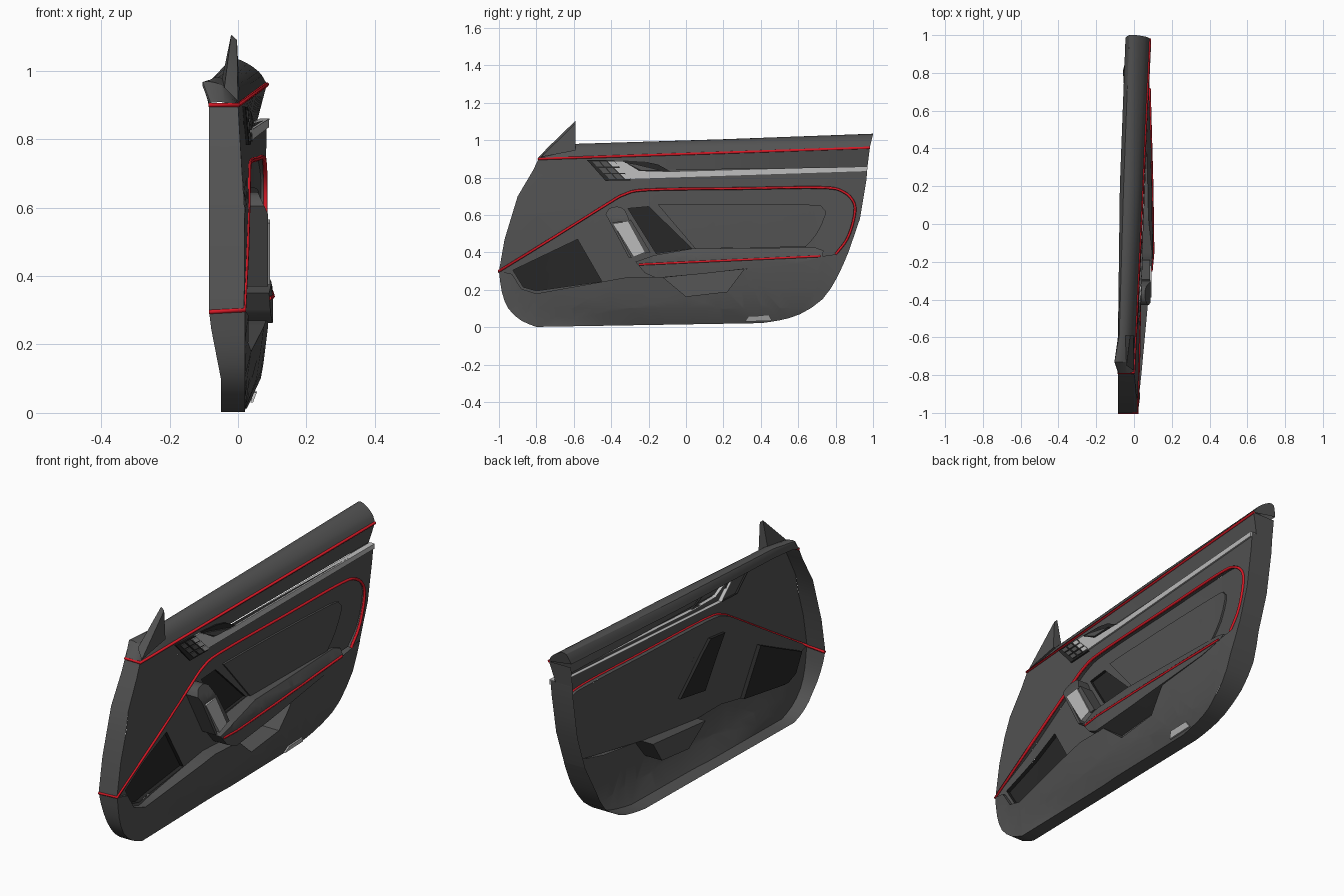
import bpy, bmesh
from mathutils import Vector
from mathutils.geometry import interpolate_bezier

if "Cube" in bpy.data.objects:
    bpy.data.objects.remove(bpy.data.objects["Cube"])


def material(name, r, g, b):
    m = bpy.data.materials.new(name)
    m.diffuse_color = (r, g, b, 1)
    m.use_nodes = True
    m.node_tree.nodes["Principled BSDF"].inputs["Base Color"].default_value = m.diffuse_color
    return m


GREY = material("dark_grey", .085, .085, .085)
BLACK = material("mesh_black", .02, .02, .02)
SILVER = material("silver", .5, .5, .5)
RED = material("red_accent", .7, .01, .02)


# ---- helpers -------------------------------------------------------------
def ramp(t, pts):
    """Piecewise linear lookup."""
    if t <= pts[0][0]:
        return pts[0][1]
    for (a, va), (b, vb) in zip(pts, pts[1:]):
        if t <= b:
            return va + (vb - va) * (t - a) / (b - a)
    return pts[-1][1]


def smooth(pts, n=5):
    """Catmull-Rom curve through 2D points."""
    p = [Vector((a, b, 0)) for a, b in pts]
    out = []
    for i in range(len(p) - 1):
        a, b = p[i], p[i + 1]
        ta = (b - p[i - 1]) / 6 if i else (b - a) / 3
        tb = (p[i + 2] - a) / 6 if i + 2 < len(p) else (b - a) / 3
        out += [(v.x, v.y) for v in interpolate_bezier(a, a + ta, b - tb, b, n)[:-1]]
    return out + [pts[-1]]


def finish(name, bm, mat):
    me = bpy.data.meshes.new(name)
    bm.to_mesh(me)
    bm.free()
    ob = bpy.data.objects.new(name, me)
    bpy.context.collection.objects.link(ob)
    me.materials.append(mat)
    return ob


def sheet(name, outline, depth, mat=GREY, holes=(), back=None, step=.1):
    """Side-view outline draped on depth(y, z); back adds side walls to that depth."""
    bm = bmesh.new()
    for loop in [outline, *holes]:
        vs = [bm.verts.new((0, y, z)) for y, z in loop]
        for a, b in zip(vs, vs[1:] + vs[:1]):
            bm.edges.new((a, b))
    bmesh.ops.triangle_fill(bm, edges=bm.edges[:], use_beauty=True, normal=(1, 0, 0))
    for axis, no in ((0, (0, 1, 0)), (1, (0, 0, 1))):
        lo, hi = min(p[axis] for p in outline), max(p[axis] for p in outline)
        for k in range(1, int((hi - lo) / step) + 1):
            bmesh.ops.bisect_plane(bm, geom=bm.verts[:] + bm.edges[:] + bm.faces[:],
                                   plane_co=Vector(no) * (lo + k * step), plane_no=no)
    front = set(bm.verts)
    if back:
        bmesh.ops.extrude_edge_only(bm, edges=[e for e in bm.edges if e.is_boundary])
    for v in bm.verts:
        v.co.x = (depth if v in front else back)(v.co.y, v.co.z)
    bmesh.ops.recalc_face_normals(bm, faces=bm.faces[:])
    if sum(f.normal.x * f.calc_area() for f in bm.faces) < 0:
        bmesh.ops.reverse_faces(bm, faces=bm.faces[:])
    return finish(name, bm, mat)


def wall(name, path, f0, f1, mat=GREY):
    """Strip along a side-view path, from depth f0 to depth f1."""
    bm = bmesh.new()
    pts = [path[0]]
    for (a, b), (c, d) in zip(path, path[1:]):
        n = max(1, int(((c - a) ** 2 + (d - b) ** 2) ** .5 / .1))
        pts += [(a + (c - a) * i / n, b + (d - b) * i / n) for i in range(1, n + 1)]
    rows = [(bm.verts.new((f0(y, z), y, z)), bm.verts.new((f1(y, z), y, z))) for y, z in pts]
    for (a, b), (c, d) in zip(rows, rows[1:]):
        bm.faces.new((a, c, d, b))
    return finish(name, bm, mat)


def piping(name, pts, r=.007):
    cu = bpy.data.curves.new(name, 'CURVE')
    cu.dimensions = '3D'
    cu.bevel_depth, cu.bevel_resolution, cu.use_fill_caps = r, 1, True
    s = cu.splines.new('POLY')
    s.points.add(len(pts) - 1)
    for p, co in zip(s.points, pts):
        p.co = (*co, 1)
    cu.materials.append(RED)
    bpy.context.collection.objects.link(bpy.data.objects.new(name, cu))


def off(f, d):
    return lambda y, z: f(y, z) + d


# ---- depth of each surface ----------------------------------------------
def belt(y, z=0):
    return (y + .79) / 1.79 * .085


def upper(y, z):
    t = ramp(z, [(.6, 0), (.9, 1)])
    return ramp(y, [(-1, .018), (-.4, .034), (1, .083)]) * (1 - t) + belt(y) * t


def under_belt(y, z):
    zt, zb = .845 + .012 * y, .927 + .0335 * y
    t = min(1, max(0, (z - zt) / (zb - zt)))
    return (upper(y, zt) - ramp(y, [(-.5, 0), (1, .027)])) * (1 - t) + belt(y) * t


def lower(y, z):
    top = ramp(y, [(-1, .02), (-.8, .05), (-.4, .078), (-.1, .09), (.4, .085), (.87, .08)])
    return max(.02, top + ramp(z, [(0, -.075), (.03, -.05), (.11, -.02), (.27, 0)]))


def recess(y, z):
    return upper(y, z) - ramp(y, [(-1, 0), (-.75, .025), (.7, .025), (.9, .012)])


def rim_back(y, z):
    return ramp(z, [(.1, -.05), (.28, -.085)]) + ramp(y, [(-.5, 0), (.9, .045)]) * ramp(z, [(.1, 0), (.4, 1)])


def arm(y, z):
    return ramp(y, [(-.3, .088), (-.15, .102), (.2, .097), (.74, .082)]) - ramp(z, [(.375, 0), (.43, .028)])


# ---- shared outlines (y, z) ---------------------------------------------
accent = [(-1, .3), (-.7, .485)] + smooth([(-.42, .66), (-.33, .71), (-.2, .735), (.3, .742), (.72, .747),
         (.84, .725), (.9, .66), (.895, .57), (.86, .47), (.8, .39)])
lip = [(-1, .3), (-.93, .285), (-.88, .205), (-.8, .18), (-.3, .27), (-.12, .265)]
notch = [(-.12, .265), (0, .165), (.22, .19), (.31, .31)]
lip_rear = [(.31, .31), (.73, .38), (.8, .39)]
front_edge = [(-.82, .835), (-.9, .7), (-.97, .47), (-1, .3)]
bottom = smooth([(-1, .3), (-.985, .19), (-.95, .1), (-.88, .035), (-.8, .002)], 3) + \
         smooth([(.4, .022), (.5, .037), (.61, .07), (.73, .15), (.81, .27), (.87, .405)], 3)
rear_edge = [(.87, .405), (.93, .58), (.965, .79), (.97, .857)]
belt_rear, belt_front = (.983, .96), (-.788, .9)
speaker = [(-.925, .305), (-.87, .215), (-.8, .195), (-.45, .245), (-.58, .47)]
window = [(-.31, .635), (-.2, .645), (.03, .422), (-.16, .395)]

# ---- main panels ---------------------------------------------------------
sheet("belt_panel", [belt_front, belt_rear, (.97, .857), (-.82, .835)], under_belt)
sheet("upper_panel", front_edge + accent[1:] + rear_edge, upper)
sheet("lower_panel", lip + notch[1:] + lip_rear[1:] + bottom[::-1][:-1], lower)
sheet("recess_panel", accent + lip_rear[::-1][1:] + [(-.12, .265)] + lip[1:-1][::-1], recess, holes=[speaker, window])
wall("recess_step", accent, upper, recess)
wall("pocket_lip", lip, lower, recess)
wall("front_rim", [belt_front] + front_edge, upper, rim_back)
wall("lower_rim", bottom, lower, rim_back)
wall("rear_rim", rear_edge, upper, rim_back)
wall("belt_rear_rim", [(.97, .857), belt_rear], under_belt, rim_back)

# Map pocket mesh, dark insert and storage cubby
sheet("pocket_mesh", speaker, off(recess, -.02), BLACK, back=recess)
sheet("dark_insert", window, off(recess, -.015), BLACK, back=recess)
sheet("cubby", notch, lambda y, z: -.03 + (.3 - z) * .1, back=lower)
sheet("door_pad", smooth([(-.15, .655), (.2, .66), (.66, .655), (.73, .64), (.745, .6), (.7, .5), (.64, .43)], 3)
      + [(.05, .42)], off(recess, .01), back=recess)

# ---- armrest and pull handle ---------------------------------------------
sheet("armrest", [(-.27, .35), (-.17, .385), (.03, .42), (.69, .427), (.735, .41), (.73, .375), (.6, .345),
      (.1, .287), (-.16, .263), (-.22, .29)], arm, back=recess, step=.04)
sheet("handle_grip", [(-.39, .555), (-.31, .565), (-.22, .4), (-.28, .375)], lambda y, z: .093, SILVER,
      back=lambda y, z: .055)
sheet("handle_cap", smooth([(-.43, .605), (-.41, .635), (-.37, .645), (-.33, .63), (-.3, .565)], 3)
      + [(-.39, .56), (-.29, .37), (-.305, .37)],
      lambda y, z: .088 - ramp(z, [(.58, 0), (.645, .03)]), back=recess, step=.03)
sheet("handle_side", [(-.31, .565), (-.295, .575), (-.19, .4), (-.22, .395)], lambda y, z: .086, back=recess)

# ---- silver trim, release lever and switches -------------------------------
sheet("trim_strip", [(-.3, .793), (.968, .835), (.97, .86), (-.08, .83), (-.25, .835), (-.34, .89), (-.385, .89)],
      off(upper, .008), SILVER, back=off(upper, -.02))
sheet("release_recess", [(-.34, .892), (-.22, .885), (-.15, .87), (-.08, .832), (-.25, .832)],
      off(upper, .006), BLACK, back=off(upper, -.015), step=.05)
sheet("release_lever", [(-.33, .882), (-.27, .872), (-.13, .838), (-.24, .838)], off(upper, .015), GREY,
      back=off(upper, 0))
sheet("switch_panel", [(-.53, .895), (-.385, .892), (-.295, .785), (-.43, .783)], off(upper, .009), BLACK,
      back=off(upper, -.01))
for row in range(3):
    for col in range(3):
        y, z = -.5 + col * .042 + row * .033, .885 - row * .033
        sheet("switch_button", [(y, z), (y + .034, z), (y + .058, z - .026), (y + .024, z - .026)],
              off(upper, .015), SILVER if col == 2 else GREY, back=off(upper, .005))
sheet("courtesy_light", [(.315, .03), (.335, .06), (.445, .063), (.46, .035)], off(lower, .008), SILVER, back=lower)

# ---- window sill: lofted cross-sections ------------------------------------
sections = [(-.79, [(0, .9), (-.02, .905), (-.05, .908), (-.08, .906), (-.086, .9)]),
            (-.73, [(.003, .902), (-.02, .935), (-.05, .96), (-.103, .967), (-.09, .92)]),
            (-.59, [(.009, .907), (-.015, .955), (-.045, .978), (-.078, .975), (-.085, .93)]),
            (.2, [(.047, .934), (.028, .975), (-.01, 1.003), (-.055, .998), (-.075, .955)]),
            (1, [(.085, .96), (.06, .998), (.01, 1.03), (-.025, 1.03), (-.045, .98)])]
bm = bmesh.new()
rows = [[bm.verts.new((x, y - (.25 * (1.03 - z) if y == 1 else 0), z)) for x, z in smooth(prof, 4)]
        for y, prof in sections]
for r, s in zip(rows, rows[1:]):
    for i in range(len(r) - 1):
        bm.faces.new((r[i], s[i], s[i + 1], r[i + 1]))
bm.faces.new(rows[-1])
finish("window_sill", bm, GREY)

# Mirror sail wedge
bm = bmesh.new()
for co in [(-.02, -.59, 1.105), (-.003, -.59, 1.09), (-.05, -.59, .96), (.004, -.59, .945),
           (-.04, -.75, .95), (0, -.775, .91)]:
    bm.verts.new(co)
bmesh.ops.convex_hull(bm, input=bm.verts[:])
finish("mirror_sail", bm, GREY)

# ---- red accents, wrapping round the front rim -------------------------------
piping("accent_loop", [(-.085, -.998, .295)] + [(upper(y, z) + .001, y, z) for y, z in accent])
piping("belt_accent", [(-.086, -.787, .9), (.001, -.788, .9), (belt(.983), .983, .96)])
piping("armrest_accent", [(arm(y, .35), y, .347 + .046 * y) for y in (-.25, -.15, .2, .72)], .006)

# Smooth shading with sharp creases
bpy.ops.object.select_all(action='DESELECT')
for ob in bpy.context.scene.objects:
    if ob.type == 'MESH':
        ob.select_set(True)
        bpy.context.view_layer.objects.active = ob
bpy.ops.object.shade_smooth_by_angle(angle=.5)
